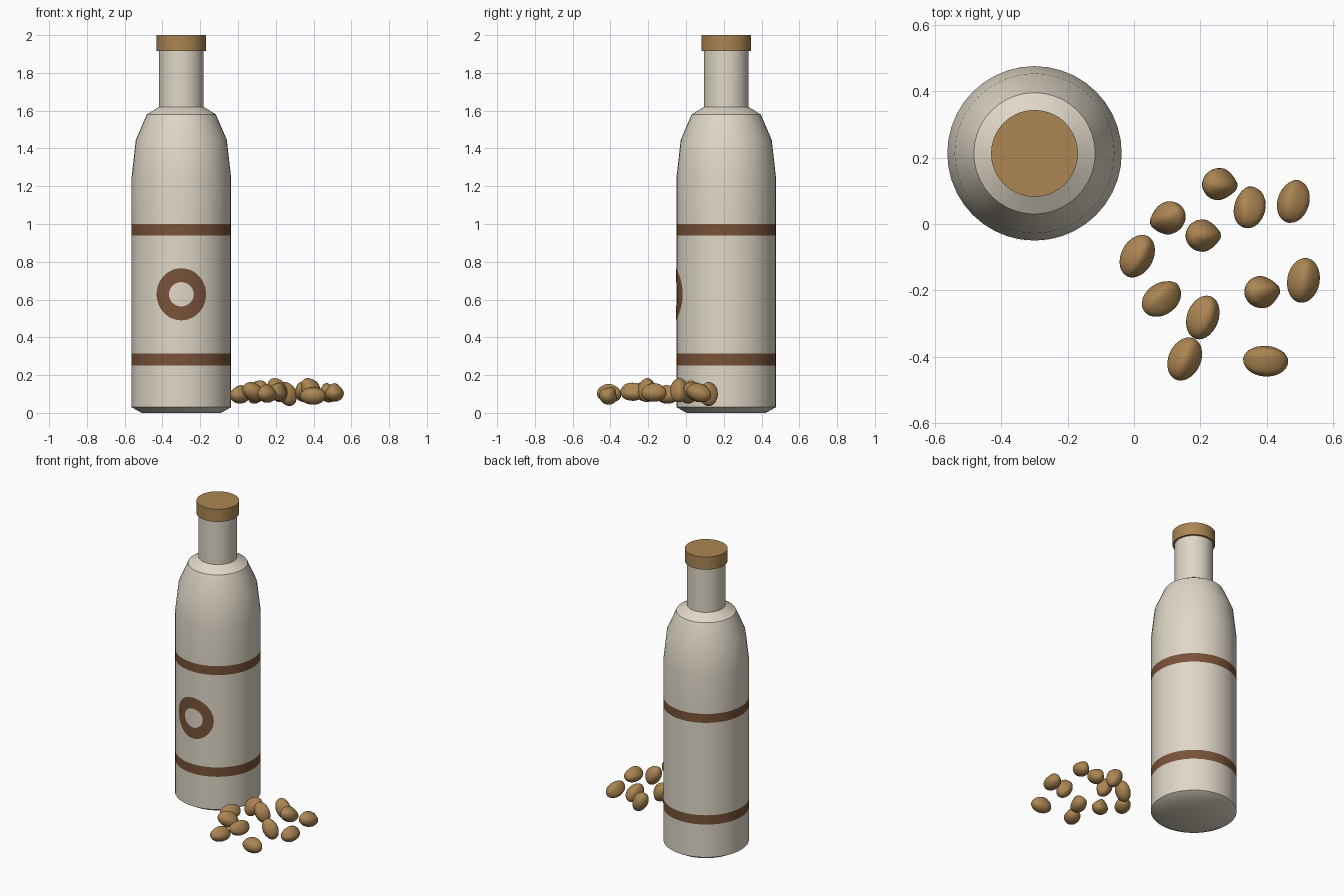
import bpy, bmesh, math
from mathutils import Matrix, Vector

if "Cube" in bpy.data.objects:
    bpy.data.objects.remove(bpy.data.objects["Cube"])

CX, CY, R, SEG = -0.30, 0.213, 0.263, 40


def material(name, col):
    m = bpy.data.materials.new(name)
    m.diffuse_color = (*col, 1)
    m.use_nodes = True
    m.node_tree.nodes["Principled BSDF"].inputs["Base Color"].default_value = m.diffuse_color
    return m


cream = material("cream", (0.74, 0.68, 0.57))
brown = material("dark_brown", (0.19, 0.085, 0.04))
tan = material("tan", (0.41, 0.235, 0.085))


def finish(bm, name, mats, angle=35):
    bmesh.ops.recalc_face_normals(bm, faces=bm.faces)
    me = bpy.data.meshes.new(name)
    bm.to_mesh(me)
    bm.free()
    for m in mats:
        me.materials.append(m)
    ob = bpy.data.objects.new(name, me)
    bpy.context.collection.objects.link(ob)
    bpy.ops.object.select_all(action='DESELECT')
    ob.select_set(True)
    bpy.context.view_layer.objects.active = ob
    bpy.ops.object.shade_smooth_by_angle(angle=math.radians(angle))
    return ob


def lathe(profile):
    """Closed turned solid around the bottle axis."""
    bm = bmesh.new()
    rings = []
    for r, z in profile:
        rings.append([bm.verts.new((CX + r * math.cos(2 * math.pi * i / SEG),
                                    CY + r * math.sin(2 * math.pi * i / SEG), z))
                      for i in range(SEG)])
    for a, b in zip(rings, rings[1:]):
        for i in range(SEG):
            j = (i + 1) % SEG
            bm.faces.new((a[i], a[j], b[j], b[i]))
    bm.faces.new(rings[0])
    bm.faces.new(rings[-1])
    return bm


# bottle body with two painted bands
bm = lathe([(0.21, 0), (R, 0.03), (R, 0.252), (R, 0.315), (R, 0.94), (R, 1.0),
            (R, 1.25), (0.241, 1.445), (0.183, 1.58), (0.118, 1.62), (0.118, 1.93)])
for f in bm.faces:
    z = f.calc_center_median().z
    if len(f.verts) == 4 and (0.252 < z < 0.315 or 0.94 < z < 1.0):
        f.material_index = 1
finish(bm, "bottle", [cream, brown])

# cap
finish(lathe([(0.131, 1.915), (0.131, 2.0)]), "cap", [tan])

# ring emblem wrapped on the front of the bottle
bm = bmesh.new()
N, rows = 48, []
for k in range(5):
    t = k / 4
    rx, rz = 0.066 + 0.065 * t, 0.064 + 0.074 * t
    row = []
    for i in range(N):
        a = 2 * math.pi * i / N
        x, z = rx * math.cos(a), 0.628 + rz * math.sin(a)
        row.append(bm.verts.new((CX + x, CY - math.sqrt((R + 0.002) ** 2 - x * x), z)))
    rows.append(row)
for a, b in zip(rows, rows[1:]):
    for i in range(N):
        j = (i + 1) % N
        bm.faces.new((a[i], a[j], b[j], b[i]))
finish(bm, "ring_emblem", [brown])


def bean(i, x, y, z, yaw, pitch, roll):
    """Oval bean: domed back, two flatter faces meeting at a seam."""
    bm = bmesh.new()
    bmesh.ops.create_uvsphere(bm, u_segments=24, v_segments=14, radius=1,
                              matrix=Matrix.Rotation(math.pi / 2, 4, 'Y'))
    for v in bm.verts:
        p = v.co
        if p.z > 0:
            w = math.sqrt(max(1 - p.x * p.x, 1e-6))
            roof = w * max(0, 1 - abs(p.y) / w)
            p.z = 0.45 * p.z + 0.6 * roof
            if abs(p.y) < 0.01 and abs(p.x) < 0.93:
                p.z -= 0.09                       # seam groove
            p.z *= 0.055
        else:
            p.z *= 0.046
        p.x *= 0.068
        p.y *= 0.049
    rot = (Matrix.Rotation(math.radians(yaw), 4, 'Z')
           @ Matrix.Rotation(math.radians(pitch), 4, 'Y')
           @ Matrix.Rotation(math.radians(roll), 4, 'X'))
    bm.transform(Matrix.Translation((x, y, z)) @ rot)
    finish(bm, f"bean_{i:02d}", [tan], 40)


# scattered beans: x, y, z, yaw, pitch, roll in degrees
beans = [
    (0.257, 0.120, 0.10, 0, 62, 10), (0.103, 0.018, 0.11, 205, 55, 10),
    (0.207, -0.035, 0.12, 0, 62, 0), (0.348, 0.050, 0.11, 80, 30, -25),
    (0.480, 0.068, 0.105, 75, 20, -20), (0.010, -0.097, 0.095, 62, 0, 10),
    (0.083, -0.225, 0.11, 38, 25, -20), (0.208, -0.282, 0.11, 70, 0, 20),
    (0.153, -0.407, 0.10, 66, 5, 0), (0.385, -0.205, 0.12, 0, 60, -10),
    (0.511, -0.170, 0.105, 80, 0, 0), (0.397, -0.412, 0.09, -4, 0, -35),
]
for i, b in enumerate(beans, 1):
    bean(i, *b)
